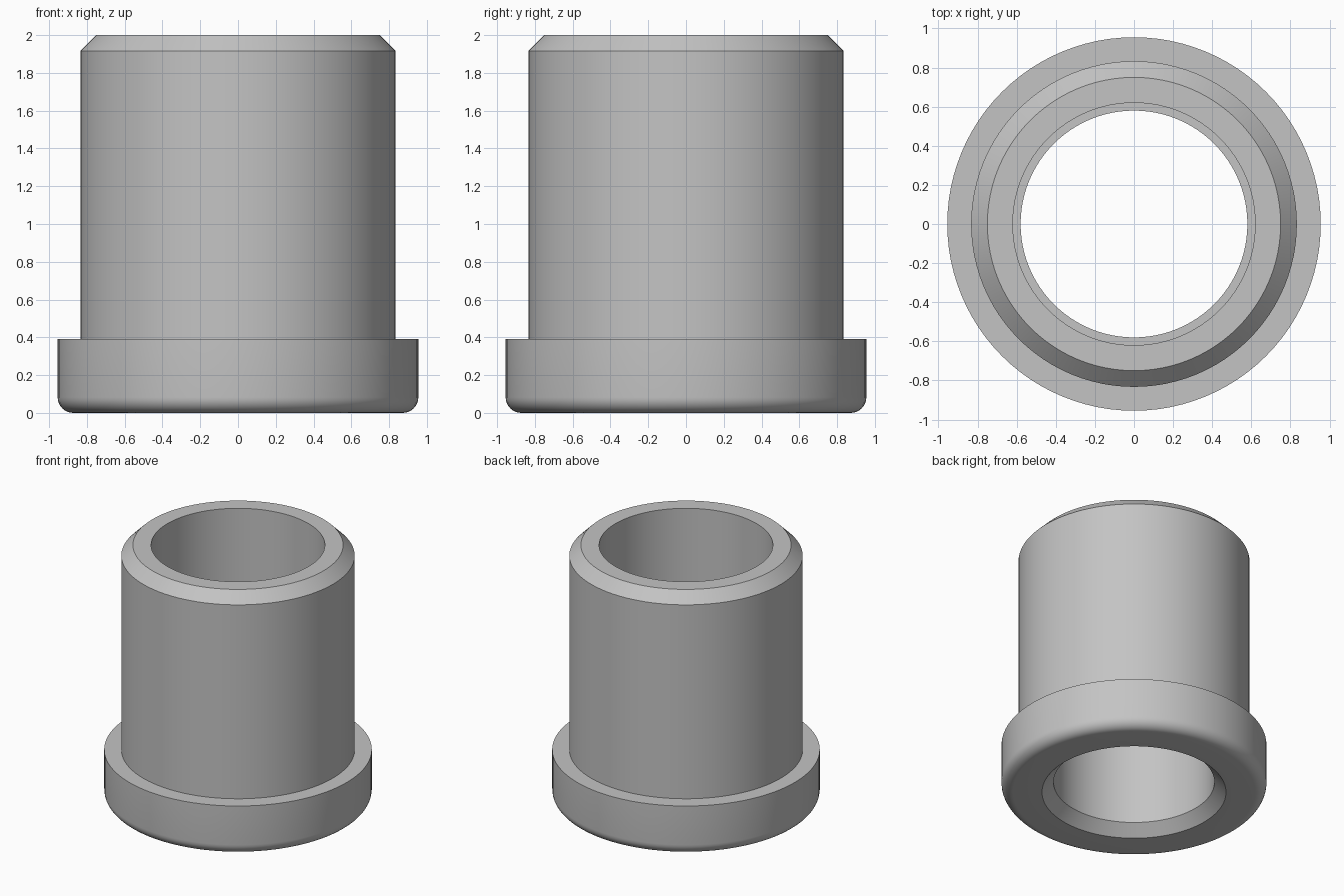
import bpy
import bmesh
import math

SEGMENTS = 96

cube = bpy.data.objects.get("Cube")
if cube:
    bpy.data.objects.remove(cube, do_unlink=True)

# Plain steel grey
steel = bpy.data.materials.new("steel_grey")
steel.use_nodes = True
colour = (0.55, 0.55, 0.55, 1.0)
steel.diffuse_color = colour
steel.node_tree.nodes["Principled BSDF"].inputs["Base Color"].default_value = colour


def fillet(cx, cz, radius, start, end, steps=8):
    """Arc points (r, z) between two angles in degrees."""
    angles = [math.radians(start + (end - start) * i / steps) for i in range(steps + 1)]
    return [(cx + radius * math.cos(a), cz + radius * math.sin(a)) for a in angles]


def lathe(name, profile, material):
    """Revolve a closed (r, z) profile around the z axis."""
    bm = bmesh.new()
    rings = []
    for i in range(SEGMENTS):
        a = math.tau * i / SEGMENTS
        rings.append([bm.verts.new((r * math.cos(a), r * math.sin(a), z)) for r, z in profile])
    for i, ring in enumerate(rings):
        following = rings[(i + 1) % SEGMENTS]
        for j in range(len(profile)):
            k = (j + 1) % len(profile)
            bm.faces.new((ring[j], following[j], following[k], ring[k]))
    bmesh.ops.recalc_face_normals(bm, faces=bm.faces)
    mesh = bpy.data.meshes.new(name)
    bm.to_mesh(mesh)
    bm.free()
    mesh.materials.append(material)
    obj = bpy.data.objects.new(name, mesh)
    bpy.context.collection.objects.link(obj)
    bpy.ops.object.select_all(action="DESELECT")
    obj.select_set(True)
    bpy.context.view_layer.objects.active = obj
    bpy.ops.object.shade_smooth_by_angle(angle=math.radians(30))
    return obj


# Flanged sleeve: rounded flange foot, chamfered top, stepped bore, countersunk mouth
outside = fillet(0.872, 0.083, 0.083, -90, 0) + [
    (0.955, 0.39), (0.833, 0.39), (0.833, 1.917), (0.75, 2.0)]
bore = [(0.62, 2.0), (0.62, 1.0), (0.58, 1.0), (0.58, 0.083), (0.663, 0.0)]
lathe("flanged_bushing", outside + bore, steel)
